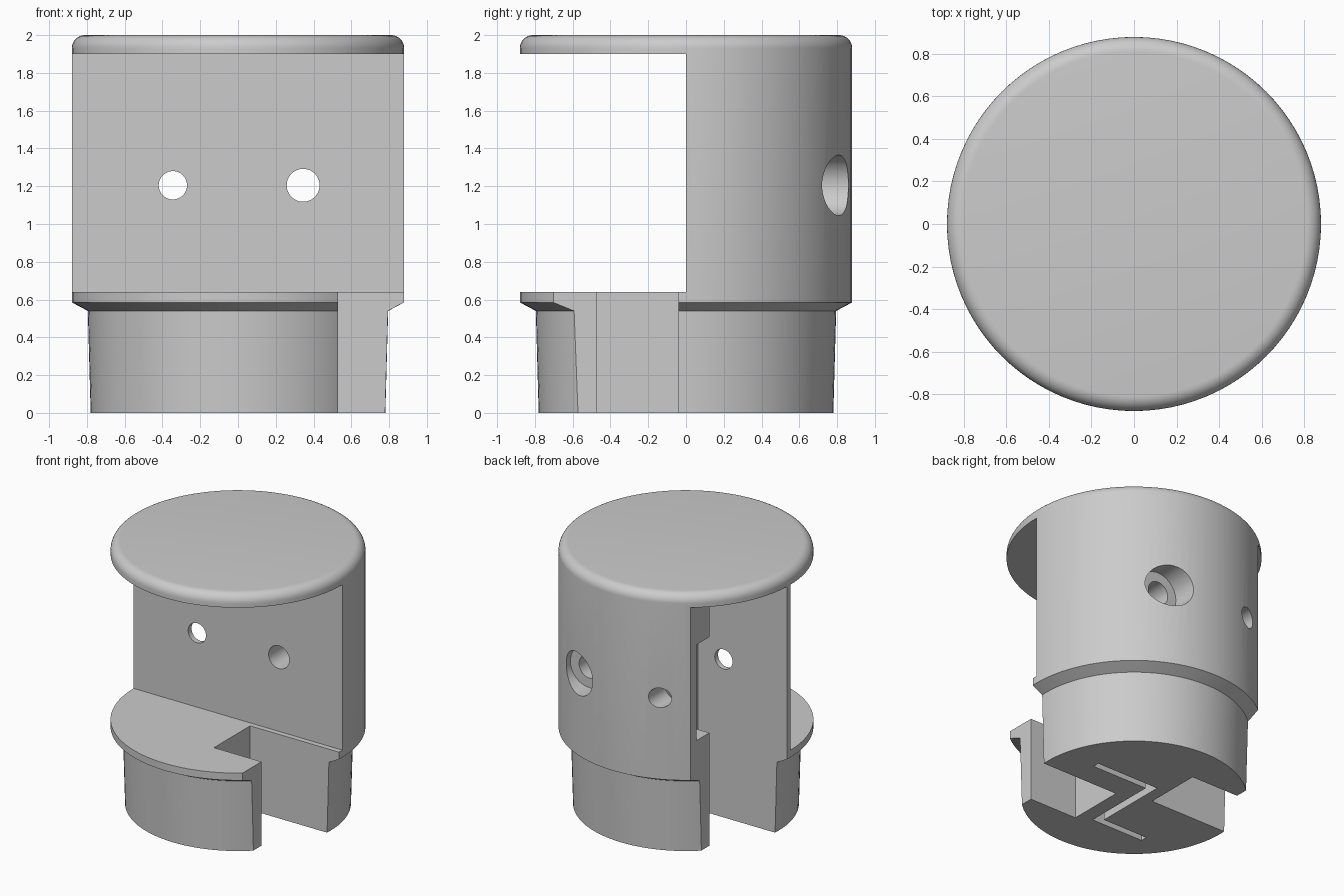
import bpy, bmesh, math
from mathutils import Matrix

cube = bpy.data.objects.get("Cube")
if cube:
    bpy.data.objects.remove(cube, do_unlink=True)

grey = bpy.data.materials.new("plain grey")
grey.use_nodes = True
grey.diffuse_color = (0.6, 0.6, 0.6, 1)
grey.node_tree.nodes["Principled BSDF"].inputs["Base Color"].default_value = (0.6, 0.6, 0.6, 1)


def make_object(name, bm):
    bmesh.ops.recalc_face_normals(bm, faces=bm.faces)
    mesh = bpy.data.meshes.new(name)
    bm.to_mesh(mesh)
    bm.free()
    mesh.materials.append(grey)
    obj = bpy.data.objects.new(name, mesh)
    bpy.context.collection.objects.link(obj)
    return obj


def lathe(name, profile, steps=96):
    """Closed solid from (radius, height) points, turned around z."""
    bm = bmesh.new()
    rings = []
    for r, z in profile:
        rings.append([bm.verts.new((r * math.cos(a), r * math.sin(a), z))
                      for a in (2 * math.pi * i / steps for i in range(steps))])
    for low, high in zip(rings, rings[1:]):
        for i in range(steps):
            j = (i + 1) % steps
            bm.faces.new((low[i], low[j], high[j], high[i]))
    bm.faces.new(rings[0][::-1])
    bm.faces.new(rings[-1])
    return make_object(name, bm)


def cut(shape):
    """Subtract a bmesh solid from the body, then discard it."""
    cutter = make_object("cutter", shape)
    cutter.hide_render = True
    mod = body.modifiers.new("cut", 'BOOLEAN')
    mod.operation = 'DIFFERENCE'
    mod.solver = 'EXACT'
    mod.object = cutter
    bpy.context.view_layer.objects.active = body
    bpy.ops.object.modifier_apply(modifier=mod.name)
    bpy.data.objects.remove(cutter, do_unlink=True)


def prism(outline, z0, z1, turn=0):
    bm = bmesh.new()
    base = bm.faces.new([bm.verts.new((x, y, z0)) for x, y in outline])
    top = bmesh.ops.extrude_face_region(bm, geom=[base])["geom"]
    verts = [v for v in top if isinstance(v, bmesh.types.BMVert)]
    bmesh.ops.translate(bm, verts=verts, vec=(0, 0, z1 - z0))
    bmesh.ops.rotate(bm, verts=bm.verts, matrix=Matrix.Rotation(turn, 3, 'Z'))
    return bm


def box(x0, x1, y0, y1, z0, z1):
    return prism([(x0, y0), (x1, y0), (x1, y1), (x0, y1)], z0, z1)


def bore(x, z, radius, y0, y1):
    """Round hole running front to back."""
    bm = bmesh.new()
    place = Matrix.Translation((x, (y0 + y1) / 2, z)) @ Matrix.Rotation(math.pi / 2, 4, 'X')
    bmesh.ops.create_cone(bm, cap_ends=True, segments=48, radius1=radius,
                          radius2=radius, depth=y1 - y0, matrix=place)
    return bm


# Turned body: tapered plug, chamfered shoulder, rounded lid edge
R, FILLET = 0.88, 0.07
profile = [(0.78, 0), (0.795, 0.54), (R, 0.585)]
for i in range(9):
    a = math.pi / 2 * i / 8
    profile.append((R - FILLET + FILLET * math.cos(a), 2 - FILLET + FILLET * math.sin(a)))
body = lathe("housing", profile)

# Open front bay between the lower deck and the lid
cut(box(-1.2, 1.2, -1.2, 0, 0.64, 1.9))

# Matching stepped notches, front on one side and back on the other
notch = [(0.13, -0.04), (0.13, -0.475), (0.53, -0.475),
         (0.53, -1.2), (1.2, -1.2), (1.2, -0.04)]
cut(prism(notch, -0.1, 0.8))
cut(prism(notch, -0.1, 1.9, math.pi))

# Recess widening the back notch
cut(box(-0.7, -0.14, 0.3, 0.632, 0.86, 1.59))

# Cross holes and counterbore
cut(bore(-0.345, 1.205, 0.075, -0.3, 1.2))
cut(bore(0.345, 1.205, 0.087, -0.3, 1.2))
cut(bore(0.345, 1.205, 0.16, 0.67, 1.2))

# Z-shaped groove in the underside
cut(prism([(0.49, 0.15), (0.49, 0.2), (-0.04, 0.2), (-0.04, -0.37), (-0.42, -0.37),
           (-0.42, -0.42), (0.02, -0.42), (0.02, 0.15)], -0.1, 0.1))

bpy.ops.object.select_all(action='DESELECT')
body.select_set(True)
bpy.context.view_layer.objects.active = body
bpy.ops.object.shade_smooth_by_angle(angle=math.radians(25))
